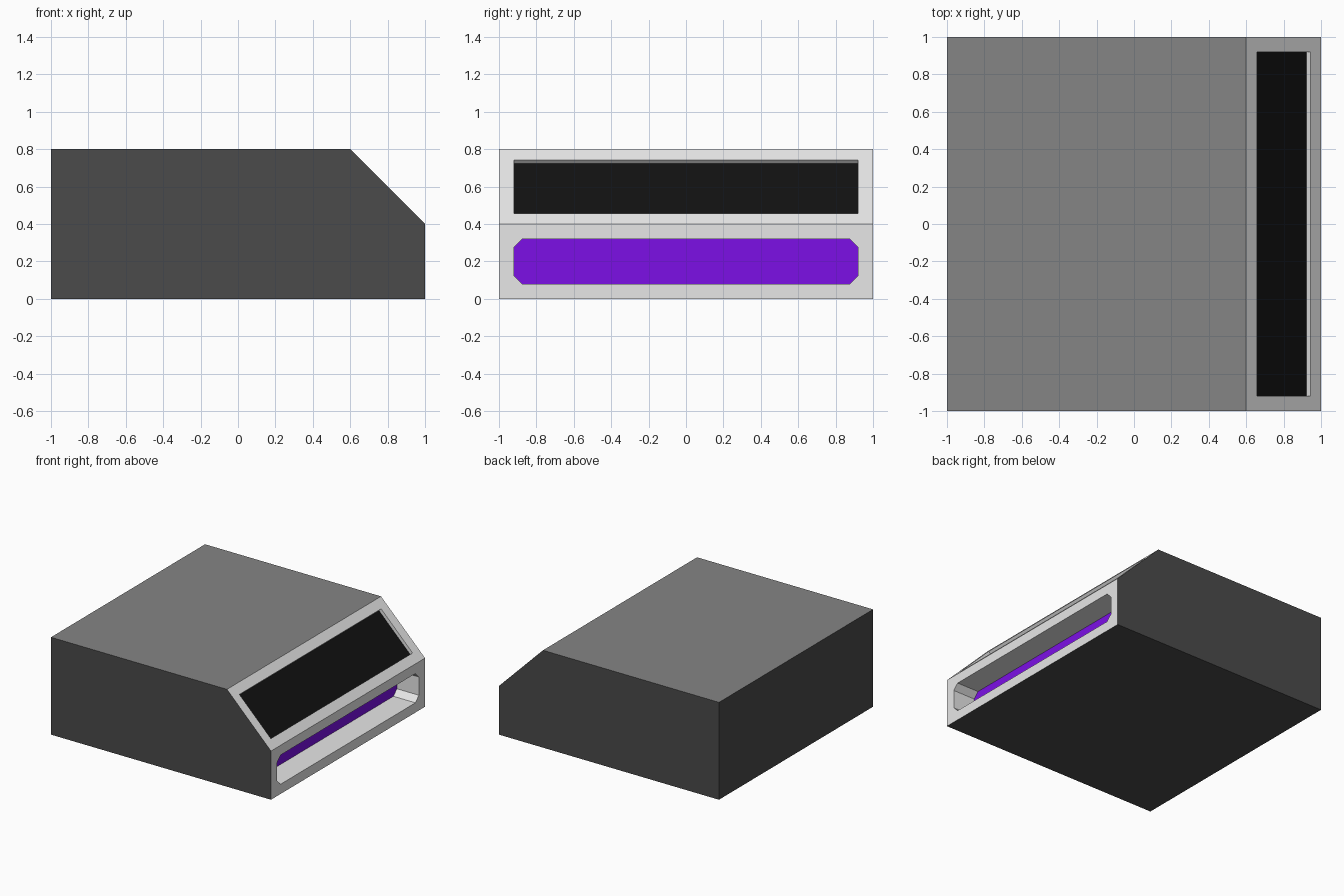
import bpy, bmesh
from mathutils import Vector

old = bpy.data.objects.get("Cube")
if old:
    bpy.data.objects.remove(old, do_unlink=True)


def material(name, rgb):
    m = bpy.data.materials.new(name)
    m.use_nodes = True
    m.diffuse_color = (*rgb, 1)
    m.node_tree.nodes["Principled BSDF"].inputs["Base Color"].default_value = (*rgb, 1)
    return m


def prism(name, points, sweep):
    """Closed solid from a flat outline swept along a vector."""
    bm = bmesh.new()
    face = bm.faces.new([bm.verts.new(p) for p in points])
    moved = bmesh.ops.extrude_face_region(bm, geom=[face])["geom"]
    bmesh.ops.translate(bm, vec=Vector(sweep),
                        verts=[v for v in moved if isinstance(v, bmesh.types.BMVert)])
    bmesh.ops.recalc_face_normals(bm, faces=bm.faces)
    mesh = bpy.data.meshes.new(name)
    bm.to_mesh(mesh)
    bm.free()
    obj = bpy.data.objects.new(name, mesh)
    bpy.context.collection.objects.link(obj)
    return obj


def cut(target, cutter):
    cutter.hide_render = True
    mod = target.modifiers.new("recess", "BOOLEAN")
    mod.operation = "DIFFERENCE"
    mod.solver = "EXACT"
    mod.object = cutter
    bpy.context.view_layer.objects.active = target
    bpy.ops.object.modifier_apply(modifier=mod.name)
    bpy.data.objects.remove(cutter, do_unlink=True)


# Housing: a block with one sloped upper edge
outline = [(-1, 0), (1, 0), (1, 0.4), (0.6, 0.8), (-1, 0.8)]
housing = prism("housing", [(x, -1, z) for x, z in outline], (0, 2, 0))

# Lower slot with clipped corners
w, h, c = 0.92, 0.12, 0.045
quarter = [(w, h - c), (w - c, h)]
slot = quarter + [(-y, z) for y, z in reversed(quarter)]
slot += [(-y, -z) for y, z in slot]
cut(housing, prism("slot_cutter", [(0.8, y, 0.2 + z) for y, z in slot], (0.4, 0, 0)))

# Shallow screen recess in the slope
slope = Vector((1, 0, 1)).normalized()
depth = 0.028
corners = [(0.657, -w), (0.943, -w), (0.943, w), (0.657, w)]
screen = [Vector((x, y, 1.4 - x)) - slope * depth for x, y in corners]
cut(housing, prism("screen_cutter", screen, slope * 0.2))

# Colours by face direction and position
mesh = housing.data
mesh.materials.clear()
for name, rgb in (("light_grey_trim", (0.8, 0.8, 0.8)),
                  ("dark_grey_sides", (0.069, 0.069, 0.069)),
                  ("mid_grey_top", (0.235, 0.235, 0.235)),
                  ("black_screen", (0.0055, 0.0055, 0.0055)),
                  ("purple_slot_back", (0.2, 0.005, 0.79))):
    mesh.materials.append(material(name, rgb))
TRIM, SIDES, TOP, SCREEN, PURPLE = range(5)

for f in mesh.polygons:
    n, p = f.normal, f.center
    f.use_smooth = False
    f.material_index = TRIM
    if n.z > 0.9 and p.z > 0.79:
        f.material_index = TOP
    elif abs(p.y) > 0.99 or p.x < -0.99 or p.z < 0.01:
        f.material_index = SIDES
    elif n.x > 0.9 and p.x < 0.9:
        f.material_index = PURPLE
    elif n.dot(slope) > 0.9 and p.x + p.z < 1.38:
        f.material_index = SCREEN
